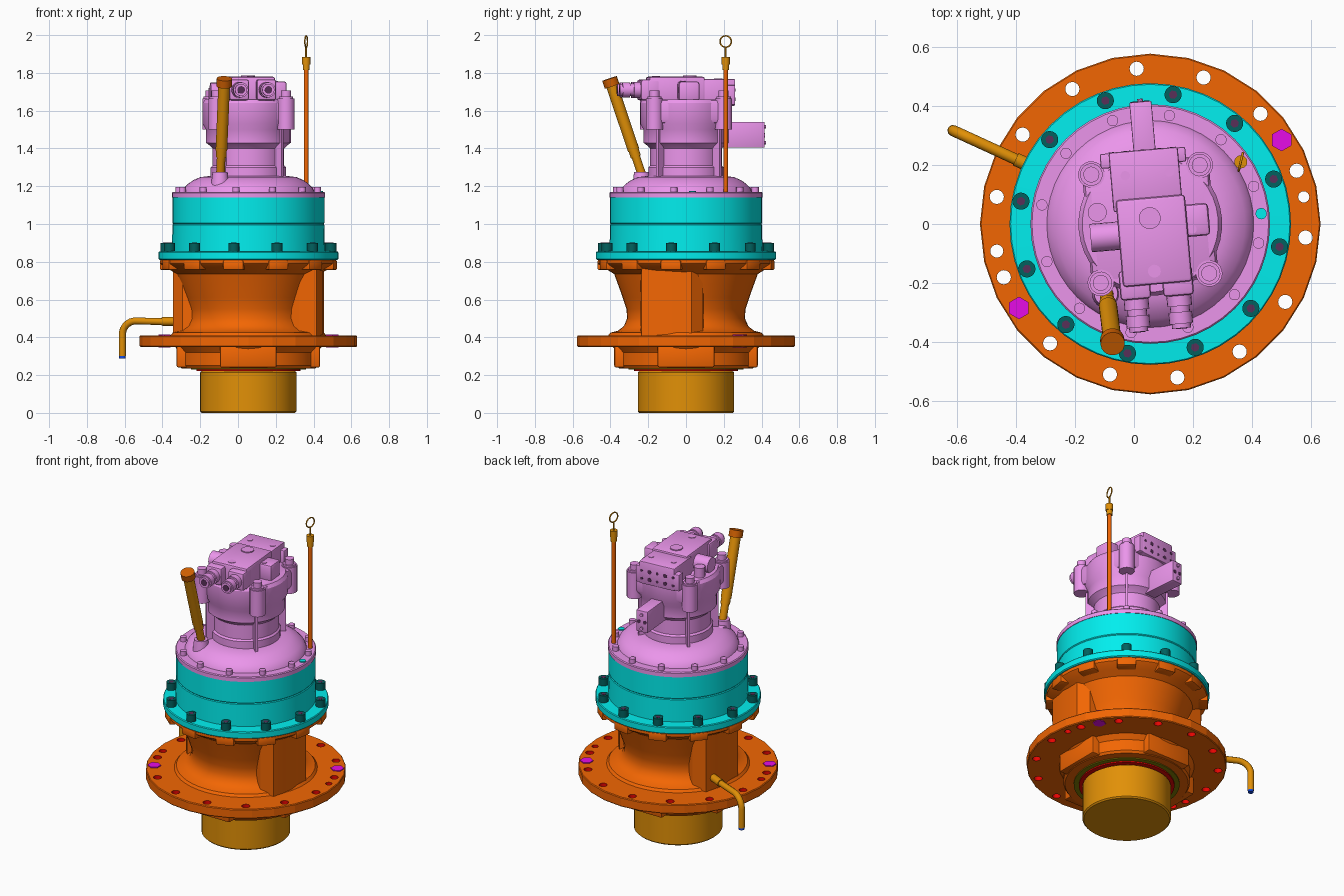
import bpy, bmesh
from math import radians, cos, sin, pi
from mathutils import Matrix, Vector

cube = bpy.data.objects.get("Cube")
if cube:
    bpy.data.objects.remove(cube, do_unlink=True)


def material(name, *srgb):
    col = [c ** 2.2 for c in srgb] + [1]
    m = bpy.data.materials.new(name)
    m.use_nodes = True
    m.diffuse_color = col
    m.node_tree.nodes["Principled BSDF"].inputs["Base Color"].default_value = col
    return m


ORANGE = material("orange", .95, .4, .04)
RUST = material("rust", .82, .38, .03)
CYAN = material("cyan", .03, .93, .93)
TEAL = material("dark_teal", .02, .38, .37)
PINK = material("pink", .92, .58, .92)
OCHRE = material("ochre", .88, .56, .06)
RED = material("red", .9, .05, .03)
OLIVE = material("olive", .5, .48, .04)
MAGENTA = material("magenta", .9, .08, .9)
BLUE = material("blue", .1, .3, .9)
DARK = material("dark_bore", .35, .2, .35)

WORLD = Matrix()
AXIS = Matrix.Translation((.055, 0, 0))
MOTOR = AXIS @ Matrix.Rotation(radians(5), 4, "Z")


def finish(name, bm, mat, frame=WORLD, smooth=True):
    bmesh.ops.recalc_face_normals(bm, faces=bm.faces)
    bm.transform(frame)
    me = bpy.data.meshes.new(name)
    bm.to_mesh(me)
    bm.free()
    me.materials.append(mat)
    ob = bpy.data.objects.new(name, me)
    bpy.context.collection.objects.link(ob)
    if smooth:
        bpy.ops.object.select_all(action="DESELECT")
        ob.select_set(True)
        bpy.context.view_layer.objects.active = ob
        bpy.ops.object.shade_smooth_by_angle(angle=radians(32))
    return ob


def lathe(name, profile, mat, frame=AXIS, seg=48, smooth=True):
    """Solid of revolution, closed to the axis at both ends."""
    bm = bmesh.new()
    pts = [(0, profile[0][1])] + profile + [(0, profile[-1][1])]
    vs = [bm.verts.new((r, 0, z)) for r, z in pts]
    edges = [bm.edges.new(p) for p in zip(vs, vs[1:])]
    bmesh.ops.spin(bm, geom=vs + edges, cent=(0, 0, 0), axis=(0, 0, 1),
                   angle=2 * pi, steps=seg, use_merge=True)
    bmesh.ops.remove_doubles(bm, verts=bm.verts, dist=1e-5)
    return finish(name, bm, mat, frame, smooth)


def rod(name, a, b, r, mat, frame=WORLD, seg=20, r2=None):
    a, b = Vector(a), Vector(b)
    bm = bmesh.new()
    turn = (b - a).to_track_quat("Z", "Y").to_matrix().to_4x4()
    bmesh.ops.create_cone(bm, cap_ends=True, segments=seg, radius1=r,
                          radius2=r if r2 is None else r2, depth=(b - a).length,
                          matrix=Matrix.Translation((a + b) / 2) @ turn)
    return finish(name, bm, mat, frame, seg > 6)


def box(name, lo, hi, mat, frame=WORLD, bevel=0.0):
    lo, hi = Vector(lo), Vector(hi)
    bm = bmesh.new()
    bmesh.ops.create_cube(bm, size=1, matrix=Matrix.Translation((lo + hi) / 2)
                          @ Matrix.Diagonal((*(hi - lo), 1)))
    if bevel:
        bmesh.ops.bevel(bm, geom=bm.edges[:], offset=bevel, segments=2,
                        profile=.5, affect="EDGES")
    return finish(name, bm, mat, frame)


def prism(name, pts, z0, z1, mat, frame):
    bm = bmesh.new()
    f = bm.faces.new([bm.verts.new((x, y, z0)) for x, y in pts])
    top = bmesh.ops.extrude_face_region(bm, geom=[f])["geom"]
    bmesh.ops.translate(bm, vec=(0, 0, z1 - z0),
                        verts=[v for v in top if isinstance(v, bmesh.types.BMVert)])
    return finish(name, bm, mat, frame)


def tube(name, pts, r, mat, cyclic=False):
    cu = bpy.data.curves.new(name, "CURVE")
    cu.dimensions = "3D"
    cu.bevel_depth, cu.bevel_resolution, cu.use_fill_caps = r, 3, True
    sp = cu.splines.new("POLY")
    sp.points.add(len(pts) - 1)
    for p, co in zip(sp.points, pts):
        p.co = (*co, 1)
    sp.use_cyclic_u, sp.use_smooth = cyclic, True
    cu.materials.append(mat)
    ob = bpy.data.objects.new(name, cu)
    bpy.context.collection.objects.link(ob)


def polar(r, deg, z):
    return (r * cos(radians(deg)), r * sin(radians(deg)), z)


# Output shaft and seals
lathe("output_shaft", [(.247, 0), (.255, .008), (.255, .215), (.22, .24)], OCHRE)
lathe("seal_ring", [(.275, .222), (.275, .24)], RED)
lathe("seal_carrier", [(.305, .23), (.305, .25)], OLIVE)

# Lower housing with lugs under the flange
lathe("lower_housing", [(.31, .236), (.355, .236), (.365, .25), (.365, .32), (.39, .352)], ORANGE)
for k in range(4):
    spin = AXIS @ Matrix.Rotation(radians(90 * k), 4, "Z")
    box("lower_lug", (-.15, -.38, .24), (.15, -.2, .36), ORANGE, spin, .01)

# Mounting flange with drilled holes
flange = lathe("mounting_flange", [(.572, .35), (.576, .355), (.576, .405), (.572, .41)],
               ORANGE, seg=28, smooth=False)
flange.data.materials.append(RED)
hole_angles = [20 + 25 * k for k in range(7)] + [200, 230, 255, 280, 305, 330, 355]
drills = [(a, .024) for a in hole_angles] + [(10, .019), (190, .022)]
for a, r in drills:
    cutter = rod("hole_cutter", polar(.527, a, .3), polar(.527, a, .45), r, RED, AXIS, 16)
    cutter.hide_render = True
    cut = flange.modifiers.new("hole", "BOOLEAN")
    cut.operation, cut.solver, cut.object = "DIFFERENCE", "EXACT", cutter
    cut.material_mode = "TRANSFER"
    bpy.context.view_layer.objects.active = flange
    bpy.ops.object.modifier_apply(modifier=cut.name)
    bpy.data.objects.remove(cutter, do_unlink=True)
for a in (32.6, 212.6):
    rod("flange_plug", polar(.527, a, .347), polar(.527, a, .416), .038, MAGENTA, AXIS, 6)

# Waisted upper housing with two side ribs
lathe("upper_housing", [(.42, .40), (.40, .425), (.36, .435), (.328, .46), (.312, .50),
                        (.315, .55), (.335, .61), (.36, .68), (.38, .735), (.42, .76),
                        (.46, .785), (.465, .79), (.465, .811)], ORANGE)
rib = [(.2, -.2), (.27, -.24), (.36, -.235), (.395, -.1), (.4, .03), (.35, .09), (.2, .1)]
for turn in (0, 180):
    prism("housing_rib", rib, .405, .775, ORANGE,
          AXIS @ Matrix.Rotation(radians(turn), 4, "Z"))

# Ring gear with clamping bolts over housing pads
lathe("ring_gear", [(.47, .81), (.476, .815), (.476, .85), (.472, .855), (.405, .857),
                    (.402, .995), (.398, 1.0), (.402, 1.005), (.402, 1.145)], CYAN)
for a in range(20, 380, 30):
    spin = AXIS @ Matrix.Rotation(radians(a), 4, "Z")
    box("bolt_pad", (.36, -.055, .757), (.468, .055, .808), ORANGE, spin, .008)
    rod("ring_bolt", (.444, 0, .84), (.444, 0, .9), .029, TEAL, spin)
    rod("ring_bolt_socket", (.444, 0, .899), (.444, 0, .901), .015, DARK, spin, 6)
    rod("cover_bolt", (.372, 0, 1.16), (.372, 0, 1.197), .019, PINK, spin, 14)

# Domed cover
lathe("cover", [(.405, 1.14), (.405, 1.165), (.4, 1.17), (.35, 1.17), (.342, 1.19),
                (.32, 1.212), (.29, 1.233), (.255, 1.248), (.2, 1.255)], PINK)
rod("cover_plug", (.43, .035, 1.16), (.43, .035, 1.176), .019, CYAN)

# Motor barrel, ribs and rear solenoid block
lathe("motor_barrel", [(.2, 1.24), (.2, 1.30), (.19, 1.31), (.19, 1.40), (.205, 1.415),
                       (.225, 1.43), (.225, 1.50), (.243, 1.53), (.243, 1.64),
                       (.23, 1.66)], PINK, MOTOR, 40)
for a in (45, 135, 225, 315):
    spin = MOTOR @ Matrix.Rotation(radians(a), 4, "Z")
    box("barrel_rib", (.15, -.008, 1.24), (.237, .008, 1.54), PINK, spin)
    rod("motor_bolt_boss", (.26, 0, 1.5), (.26, 0, 1.665), .045, PINK, spin)
    rod("motor_bolt_washer", (.26, 0, 1.66), (.26, 0, 1.675), .038, PINK, spin)
    rod("motor_bolt", (.26, 0, 1.67), (.26, 0, 1.708), .027, PINK, spin, 16)
box("motor_block", (-.215, -.2, 1.53), (.215, .215, 1.66), PINK, MOTOR, .025)
box("solenoid_block", (-.035, .17, 1.405), (.04, .415, 1.54), PINK, MOTOR, .004)
for z in (1.43, 1.515):
    rod("solenoid_stud", (.002, .4, z), (.002, .425, z), .01, PINK, MOTOR, 10)
for x in (-.018, .022):
    rod("solenoid_port", (x, .41, 1.47), (x, .417, 1.47), .012, DARK, MOTOR, 12)

# Valve head
box("valve_head", (-.11, -.205, 1.64), (.125, .09, 1.78), PINK, MOTOR, .012)
box("rear_manifold", (-.12, .05, 1.625), (.115, .252, 1.768), PINK, MOTOR, .008)
box("manifold_face", (-.15, .2, 1.63), (.14, .25, 1.735), PINK, MOTOR, .006)
for k in range(5):
    for z in (1.66, 1.71):
        x = -.11 + .052 * k
        rod("manifold_port", (x, .24, z), (x, .253, z), .009 + .004 * (k % 2), DARK, MOTOR, 12)
rod("relief_valve_left", (-.1, -.03, 1.70), (-.205, -.03, 1.70), .048, PINK, MOTOR)
box("relief_valve_right", (.1, -.055, 1.65), (.2, .055, 1.755), PINK, MOTOR, .014)
rod("small_cap", (-.175, .055, 1.64), (-.175, .055, 1.72), .032, PINK, MOTOR)
rod("center_plug", (0, .02, 1.77), (0, .02, 1.786), .037, PINK, MOTOR)
for x, y, r in ((0, -.16, .022), (.14, -.03, .015), (-.07, .17, .016), (.08, .17, .016)):
    z = 1.766 if y > 0 else 1.778
    z = 1.753 if x > .13 else z
    rod("head_screw", (x, y, z - .02), (x, y, z + .005), r, PINK, MOTOR, 14)

# Front hose ports
for x in (-.07, .075):
    box("port_block", (x - .052, -.25, 1.655), (x + .052, -.15, 1.765), PINK, MOTOR, .012)
    for y0, y1, r in ((-.24, -.285, .042), (-.285, -.305, .033), (-.305, -.345, .04),
                      (-.345, -.36, .032)):
        rod("front_port", (x, y0, 1.71), (x, y1, 1.71), r, PINK, MOTOR)
    rod("port_bore", (x, -.355, 1.71), (x, -.362, 1.71), .02, DARK, MOTOR)

# Oil filler pipe on its boss
low, high = Vector((-.093, -.235, 1.265)), Vector((-.072, -.405, 1.77))
rod("filler_boss", (-.095, -.235, 1.19), (-.095, -.235, 1.275), .05, PINK, r2=.04)
box("filler_boss_foot", (-.135, -.235, 1.18), (-.03, -.16, 1.25), PINK, bevel=.01)
for name, t0, t1, r, mat in (("filler_elbow", 0, .22, .023, OCHRE),
                             ("filler_sleeve", .18, .25, .028, OCHRE),
                             ("filler_pipe", .25, .93, .031, OCHRE),
                             ("filler_cap", .92, 1, .041, RUST)):
    rod(name, low.lerp(high, t0), low.lerp(high, t1), r, mat)

# Dipstick with loop handle
X, Y = .361, .21
rod("dipstick_tube", (X, Y, 1.16), (X, Y, 1.83), .0125, ORANGE, seg=14)
rod("dipstick_cap", (X, Y, 1.845), (X, Y, 1.885), .022, OCHRE)
rod("dipstick_collar", (X, Y, 1.815), (X, Y, 1.845), .018, OCHRE)
rod("dipstick_stem", (X, Y, 1.88), (X, Y, 1.937), .005, OCHRE, seg=8)
loop = [(X + .007 * cos(t), Y + .03 * cos(t), 1.966 + .03 * sin(t))
        for t in (2 * pi * k / 24 for k in range(24))]
tube("dipstick_loop", loop, .004, OCHRE, True)

# Drain pipe with an elbow and plugged end
bend = [(-.54 - .072 * sin(t), .283 + .033 * sin(t), .415 + .072 * cos(t))
        for t in (pi / 2 * k / 8 for k in range(9))]
tube("drain_pipe", [(-.3, .17, .48), (-.37, .205, .482)] + bend + [(-.612, .316, .3)], .019, OCHRE)
rod("drain_fitting", (-.3, .173, .484), (-.4, .219, .484), .023, OCHRE)
rod("drain_plug", (-.612, .316, .287), (-.612, .316, .302), .017, BLUE)
